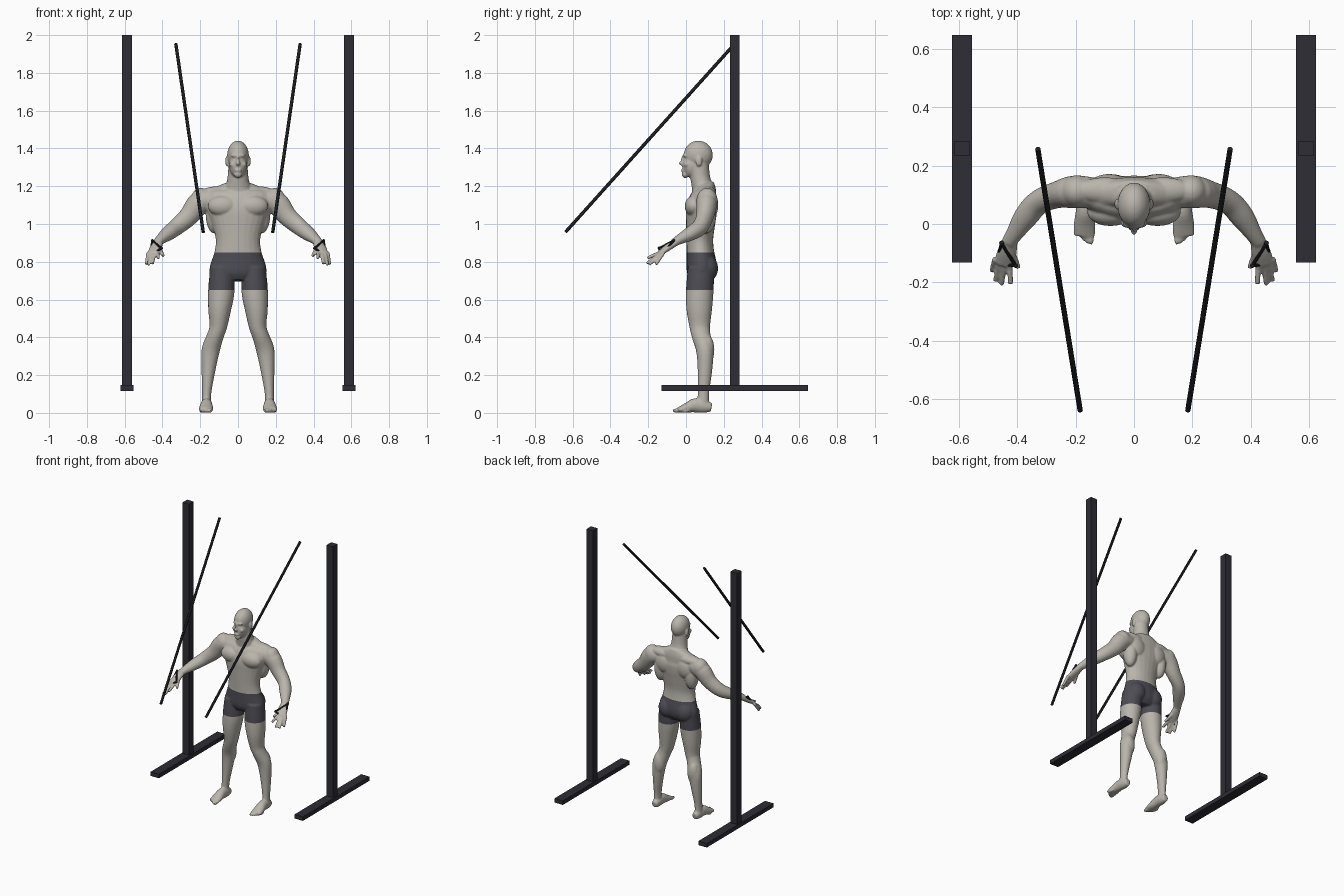
import bpy
import bmesh
import math
from mathutils import Vector, Matrix

default_cube = bpy.data.objects.get("Cube")
if default_cube:
    bpy.data.objects.remove(default_cube, do_unlink=True)

UP, BACK = Vector((0, 0, 1)), Vector((0, 1, 0))


def material(name, color):
    mat = bpy.data.materials.new(name)
    mat.use_nodes = True
    mat.diffuse_color = (*color, 1)
    mat.node_tree.nodes["Principled BSDF"].inputs["Base Color"].default_value = (*color, 1)
    return mat


skin = material("pale_skin", (.49, .465, .415))
cloth = material("grey_cloth", (.075, .073, .09))
steel = material("dark_steel", (.027, .026, .036))
rope = material("black_rope", (.014, .015, .018))


def finish(bm, name, mats):
    bmesh.ops.recalc_face_normals(bm, faces=bm.faces)
    mesh = bpy.data.meshes.new(name)
    bm.to_mesh(mesh)
    bm.free()
    for mat in mats:
        mesh.materials.append(mat)
    obj = bpy.data.objects.new(name, mesh)
    bpy.context.scene.collection.objects.link(obj)
    return obj


def spline(rows, steps):
    """Smooth interpolation through rows of numbers."""
    last = len(rows) - 1
    out = []
    for i in range(last):
        quad = [rows[min(max(i + k, 0), last)] for k in (-1, 0, 1, 2)]
        for s in range(steps):
            t = s / steps
            out.append([b + t / 2 * (c - a + t * (2 * a - 5 * b + 4 * c - d
                        + t * (3 * (b - c) + d - a))) for a, b, c, d in zip(*quad)])
    return out + [list(rows[last])]


def tube(bm, rows, side=1, ref=UP, steps=4, sides=24):
    """Loft of ellipses; each row is x, y, z, half width, half depth."""
    rows = spline([(r[0] * side, *r[1:]) for r in rows], steps)
    rings = []
    for i, row in enumerate(rows):
        ahead = Vector(rows[min(i + 1, len(rows) - 1)][:3])
        axis = (ahead - Vector(rows[max(i - 1, 0)][:3])).normalized()
        u = axis.cross(ref).normalized()
        v = axis.cross(u)
        angles = [math.tau * k / sides for k in range(sides)]
        rings.append([bm.verts.new(Vector(row[:3]) + u * row[3] * math.cos(a)
                                   + v * row[4] * math.sin(a)) for a in angles])
    for low, high in zip(rings, rings[1:]):
        for k in range(sides):
            n = (k + 1) % sides
            bm.faces.new((low[k], low[n], high[n], high[k]))
    bm.faces.new(rings[0][::-1])
    bm.faces.new(rings[-1])


def ball(bm, center, size, side=1):
    center = Vector((center[0] * side, *center[1:]))
    bmesh.ops.create_uvsphere(bm, u_segments=24, v_segments=16, radius=1,
                              matrix=Matrix.Translation(center) @ Matrix.Diagonal((*size, 1)))


def box(name, low, high, mat):
    bm = bmesh.new()
    low, high = Vector(low), Vector(high)
    bmesh.ops.create_cube(bm, size=1, matrix=Matrix.Translation((low + high) / 2)
                          @ Matrix.Diagonal((*(high - low), 1)))
    return finish(bm, name, [mat])


body = bmesh.new()

# Torso and neck
tube(body, [(0, .077, .7, .09, .055), (0, .08, .735, .145, .075), (0, .083, .78, .148, .08),
            (0, .076, .85, .125, .073), (0, .073, .92, .118, .071), (0, .077, 1, .138, .077),
            (0, .082, 1.07, .165, .082), (0, .092, 1.13, .18, .075),
            (0, .105, 1.175, .16, .055), (0, .1, 1.215, .07, .048)], ref=BACK)
tube(body, [(0, .095, 1.15, .085, .06), (0, .083, 1.21, .064, .054),
            (0, .075, 1.25, .055, .052), (0, .07, 1.32, .05, .05)], ref=BACK)

# Head and central face features
for center, size in [((0, .065, 1.365), (.057, .077, .076)),    # skull
                     ((0, .033, 1.31), (.047, .053, .066)),     # jaw
                     ((0, -.004, 1.263), (.022, .019, .02)),    # chin
                     ((0, -.021, 1.322), (.011, .017, .014)),   # nose tip
                     ((0, -.014, 1.34), (.007, .013, .024)),    # nose bridge
                     ((0, -.004, 1.362), (.038, .013, .011)),   # brow
                     ((0, -.017, 1.284), (.018, .009, .009))]:  # lips
    ball(body, center, size)

# Muscles, ears and cheeks on each side
PAIRS = [((.059, .068, 1.332), (.008, .018, .028)),   # ear
         ((.03, .004, 1.315), (.016, .016, .015)),    # cheek
         ((.08, .04, 1.095), (.08, .047, .055)),      # chest
         ((.195, .112, 1.128), (.055, .055, .063)),   # shoulder
         ((.1, .115, 1.165), (.1, .045, .035)),       # upper back
         ((.085, .135, 1.1), (.065, .036, .07)),      # shoulder blade
         ((.125, .11, 1.05), (.046, .05, .1)),        # flank
         ((.07, .11, .765), (.065, .06, .072)),       # buttock
         ((.14, .112, .335), (.042, .038, .08))]      # calf

LEG = [(.085, .08, .77, .062, .07), (.088, .073, .65, .07, .073), (.097, .07, .55, .061, .068),
       (.104, .073, .46, .047, .055), (.119, .08, .41, .044, .05), (.145, .1, .33, .048, .046),
       (.157, .1, .22, .036, .038), (.166, .092, .1, .024, .03), (.167, .09, .03, .026, .033)]
FOOT = [(.165, .135, .028, .02, .022), (.165, .1, .034, .028, .034),
        (.167, .05, .04, .031, .038), (.169, 0, .026, .037, .025), (.17, -.04, .015, .037, .014)]
ARM = [(.12, .105, 1.13, .05, .05), (.2, .11, 1.115, .056, .062), (.262, .1, 1.04, .046, .052),
       (.325, .075, .985, .042, .045), (.37, .025, .95, .041, .038),
       (.41, -.035, .918, .029, .026), (.43, -.065, .9, .025, .02)]
PALM = [(.422, -.05, .907, .025, .02), (.435, -.1, .873, .034, .018), (.447, -.138, .845, .034, .013)]
FINGERS = [((.474, -.118, .85), (.486, -.16, .785)), ((.459, -.13, .846), (.474, -.195, .785)),
           ((.443, -.132, .848), (.453, -.207, .79)), ((.426, -.128, .852), (.422, -.205, .82)),
           ((.42, -.085, .88), (.395, -.15, .83))]

for side in (1, -1):
    for center, size in PAIRS:
        ball(body, center, size, side)
    tube(body, LEG, side, BACK)
    tube(body, FOOT, side)
    tube(body, ARM, side)
    tube(body, PALM, side)
    for root, tip in FINGERS:
        tube(body, [(*root, .011, .011), (*tip, .009, .009)], side, sides=12)
    for toe in range(5):
        ball(body, (.146 + .013 * toe, -.05 + .003 * toe * toe, .012),
             (.0085 - .0005 * toe, .022, .012), side)

# Fuse the parts into one smooth skin
figure = finish(body, "figure", [skin, cloth])
remesh = figure.modifiers.new("fuse", 'REMESH')
remesh.mode = 'VOXEL'
remesh.voxel_size = .005
soften = figure.modifiers.new("soften", 'SMOOTH')
soften.factor = .5
soften.iterations = 5
evaluated = figure.evaluated_get(bpy.context.evaluated_depsgraph_get())
fused = bpy.data.meshes.new_from_object(evaluated)
figure.modifiers.clear()

# Cut the hems and colour the shorts between them
HEM, WAIST = .65, .85
bm = bmesh.new()
bm.from_mesh(fused)
for height in (HEM, WAIST):
    bmesh.ops.bisect_plane(bm, geom=bm.verts[:] + bm.edges[:] + bm.faces[:],
                           plane_co=(0, 0, height), plane_no=UP)
for vert in bm.verts:
    vert.co.z = max(vert.co.z, 0)
for face in bm.faces:
    face.smooth = True
    mid = face.calc_center_median()
    face.material_index = int(HEM < mid.z < WAIST and abs(mid.x) < .25)
bm.to_mesh(figure.data)
bm.free()

# Posts, feet, ropes and hand straps on each side
STRAP = [(.453, -.065, .912), (.405, -.142, .872), (.468, -.135, .832)]
for side, label in ((1, "left"), (-1, "right")):
    x = .588 * side
    box(label + "_post", (x - .026, .232, .145), (x + .026, .284, 2), steel)
    box(label + "_post_foot", (x - .034, -.131, .117), (x + .034, .646, .147), steel)

    bm = bmesh.new()
    tube(bm, [(.329, .257, 1.953), (.184, -.638, .957)] and
         [(.329, .257, 1.953, .009, .009), (.184, -.638, .957, .009, .009)], side, steps=1, sides=12)
    rod = finish(bm, label + "_rope", [rope])

    bm = bmesh.new()
    for i, corner in enumerate(STRAP):
        tube(bm, [(*corner, .006, .006), (*STRAP[i - 1], .006, .006)], side, steps=1, sides=10)
        ball(bm, corner, (.008, .008, .008), side)
    strap = finish(bm, label + "_hand_strap", [rope])

    for obj in (rod, strap):
        bpy.ops.object.select_all(action='DESELECT')
        obj.select_set(True)
        bpy.context.view_layer.objects.active = obj
        bpy.ops.object.shade_smooth_by_angle()
